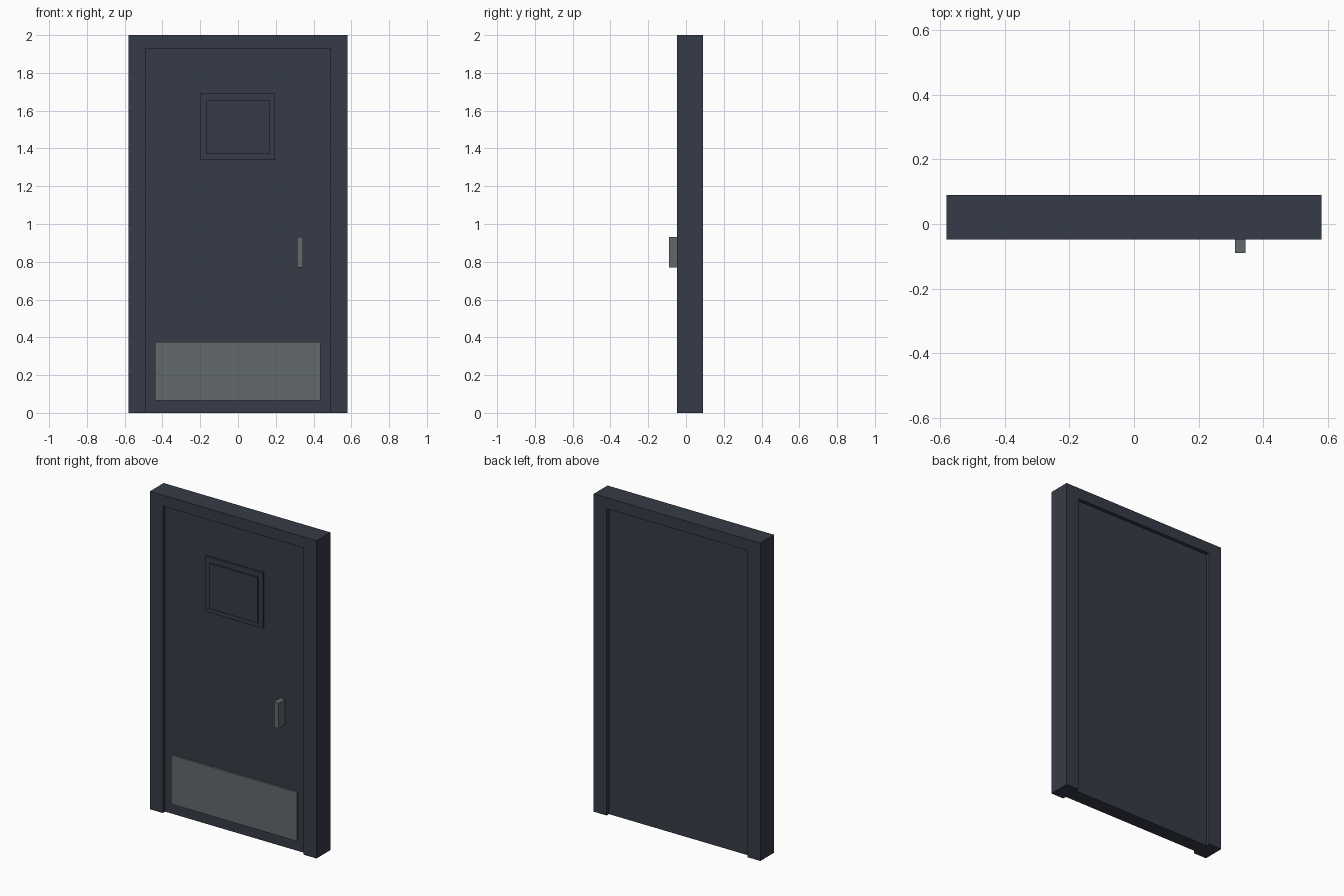
import bpy
import bmesh

if "Cube" in bpy.data.objects:
    bpy.data.objects.remove(bpy.data.objects["Cube"])


def material(name, rgb):
    m = bpy.data.materials.new(name)
    m.diffuse_color = (*rgb, 1.0)
    m.use_nodes = True
    m.node_tree.nodes["Principled BSDF"].inputs["Base Color"].default_value = m.diffuse_color
    return m


DARK = material("dark slate paint", (0.037, 0.044, 0.063))
STEEL = material("grey steel", (0.122, 0.144, 0.150))


def finish(name, bm, mat):
    bmesh.ops.recalc_face_normals(bm, faces=bm.faces)
    mesh = bpy.data.meshes.new(name)
    bm.to_mesh(mesh)
    bm.free()
    mesh.materials.append(mat)
    obj = bpy.data.objects.new(name, mesh)
    bpy.context.collection.objects.link(obj)
    return obj


def box(name, x, y, z, mat):
    """Box from (min, max) ranges on each axis."""
    bm = bmesh.new()
    bmesh.ops.create_cube(bm, size=1)
    for v in bm.verts:
        v.co = [r[0] if c < 0 else r[1] for c, r in zip(v.co, (x, y, z))]
    return finish(name, bm, mat)


def extruded(name, profile, y0, y1, mat):
    """Extrude an XZ outline from y0 to y1."""
    bm = bmesh.new()
    face = bm.faces.new([bm.verts.new((x, y0, z)) for x, z in profile])
    out = bmesh.ops.extrude_face_region(bm, geom=[face])
    for v in out["geom"]:
        if isinstance(v, bmesh.types.BMVert):
            v.co.y = y1
    return finish(name, bm, mat)


FRONT, BACK = -0.048, 0.089
DOOR_FRONT, DOOR_BACK = -0.025, 0.066

# Surrounding frame: two jambs and a header in one piece
half = [(0.58, 0), (0.58, 2.0)]
inner = [(0.49, 1.93), (0.49, 0)]
outline = half + [(-x, z) for x, z in reversed(half)]
outline += [(-x, z) for x, z in reversed(inner)] + inner
extruded("door_frame", outline, FRONT, BACK, DARK)

# Door leaf, recessed on both sides
box("door_leaf", (-0.49, 0.49), (DOOR_FRONT, DOOR_BACK), (0, 1.93), DARK)

# Stepped window panel
box("window_surround", (-0.2, 0.197), (-0.035, DOOR_FRONT), (1.34, 1.69), DARK)
box("window_panel", (-0.17, 0.167), (-0.045, -0.035), (1.37, 1.655), DARK)

# Kick plate and pull handle
box("kick_plate", (-0.44, 0.436), (-0.037, DOOR_FRONT), (0.066, 0.374), STEEL)
box("pull_handle", (0.312, 0.345), (-0.089, DOOR_FRONT), (0.77, 0.93), STEEL)
